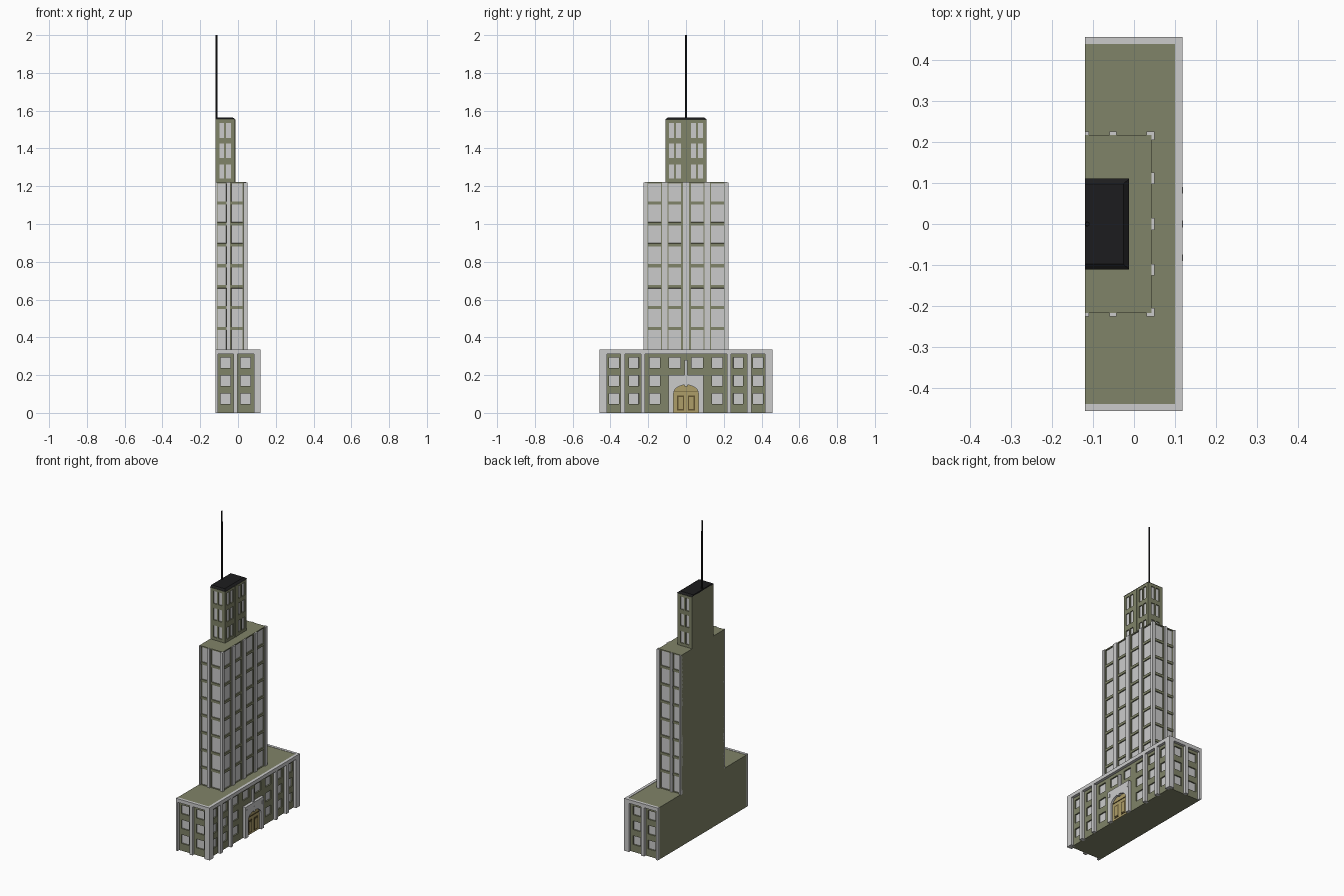
import bpy, bmesh, math
from mathutils import Vector

if "Cube" in bpy.data.objects:
    bpy.data.objects.remove(bpy.data.objects["Cube"])


def material(name, rgb):
    m = bpy.data.materials.new(name)
    m.diffuse_color = (*rgb, 1)
    m.use_nodes = True
    m.node_tree.nodes["Principled BSDF"].inputs["Base Color"].default_value = m.diffuse_color
    return m


OLIVE = material("olive stone", (0.216, 0.227, 0.138))
GREY = material("light grey", (0.60, 0.60, 0.60))
BLACK = material("black roof", (0.012, 0.012, 0.013))
GOLD = material("gold", (0.42, 0.34, 0.14))
BROWN = material("dark brown", (0.12, 0.085, 0.03))
BACK = -0.12


def finish(name, bm, *mats):
    bmesh.ops.recalc_face_normals(bm, faces=bm.faces)
    me = bpy.data.meshes.new(name)
    bm.to_mesh(me)
    bm.free()
    for m in mats:
        me.materials.append(m)
    ob = bpy.data.objects.new(name, me)
    bpy.context.collection.objects.link(ob)
    return ob


def box_bm(x, y, z):
    bm = bmesh.new()
    bmesh.ops.create_cube(bm, size=1)
    for v in bm.verts:
        v.co = [r[0] if c < 0 else r[1] for c, r in zip(v.co, (x, y, z))]
    return bm


def box(name, x, y, z, mat):
    return finish(name, box_bm(x, y, z), mat)


def both(spans):
    return spans + [(-b, -a) for a, b in spans]


def block(name, x, y, z, front, side, depth):
    """Solid block with recessed grey windows; front and side hold (a, b, z0, z1)."""
    bm = box_bm(x, y, z)
    cuts = {(1, v) for w in front for v in w[:2]} | {(0, v) for w in side for v in w[:2]}
    cuts |= {(2, v) for w in front + side for v in w[2:]}
    for axis, v in sorted(cuts):
        n = Vector((0, 0, 0))
        n[axis] = 1
        bmesh.ops.bisect_plane(bm, geom=bm.verts[:] + bm.edges[:] + bm.faces[:],
                               dist=1e-6, plane_co=n * v, plane_no=n)
    bm.normal_update()
    panes = []
    for f in bm.faces:
        c = f.calc_center_median()
        if f.normal.x > 0.9:
            u, wins = c.y, front
        elif abs(f.normal.y) > 0.9:
            u, wins = c.x, side
        else:
            continue
        if any(a < u < b and z0 < c.z < z1 for a, b, z0, z1 in wins):
            panes.append(f)
    bmesh.ops.inset_individual(bm, faces=panes, thickness=0.0004, depth=-depth)
    for f in panes:
        f.material_index = 1
    return finish(name, bm, OLIVE, GREY)


def grid(cols, rows):
    return [(*c, *r) for c in cols for r in rows]


# Wide base with three window rows
rows = [(c - 0.028, c + 0.028) for c in (0.075, 0.17, 0.265)]
front = grid(both([(0.137, 0.193), (0.25, 0.303), (0.355, 0.407)]), rows)
front += grid(both([(0.03, 0.09)]), rows[2:])
side = grid([(-0.093, -0.04), (0.013, 0.066)], rows)
block("base", (BACK, 0.10), (-0.44, 0.44), (0, 0.333), front, side, 0.008)

# Base pilasters and cornice
for i, (a, b) in enumerate(both([(0.217, 0.238), (0.322, 0.346), (0.418, 0.457)])):
    box(f"base_front_pilaster_{i}", (0.09, 0.118), (a, b), (0, 0.32), GREY)
box("base_front_cornice", (0.10, 0.118), (-0.457, 0.457), (0.312, 0.335), GREY)
for s in (-1, 1):
    ys = sorted((s * 0.438, s * 0.457))
    for i, (a, b) in enumerate([(BACK, -0.107), (-0.024, -0.002), (0.084, 0.117)]):
        box(f"base_side_pilaster_{s}_{i}", (a, b), ys, (0, 0.32), GREY)
    box(f"base_side_cornice_{s}", (BACK, 0.10), sorted((s * 0.44, s * 0.457)), (0.312, 0.335), GREY)

# Arched entrance surround
bm = bmesh.new()
pts = [(-0.065, 0), (-0.093, 0), (-0.093, 0.2), (0.093, 0.2), (0.093, 0), (0.065, 0)]
pts += [(0.065 * math.cos(t * math.pi / 12), 0.105 + 0.043 * math.sin(t * math.pi / 12)) for t in range(13)]
face = bm.faces.new([bm.verts.new((0.10, y, z)) for y, z in pts])
ext = bmesh.ops.extrude_face_region(bm, geom=[face])
bmesh.ops.translate(bm, vec=(0.0185, 0, 0), verts=[v for v in ext["geom"] if isinstance(v, bmesh.types.BMVert)])
finish("entrance_surround", bm, GREY)
box("entrance_panel", (0.099, 0.105), (-0.068, 0.068), (0, 0.15), GOLD)
box("entrance_transom", (0.10, 0.108), (-0.065, 0.065), (0.112, 0.117), BROWN)
for s in (-1, 1):
    box(f"door_frame_{s}", (0.10, 0.108), sorted((s * 0.011, s * 0.047)), (0.012, 0.092), BROWN)
    box(f"door_leaf_{s}", (0.10, 0.110), sorted((s * 0.017, s * 0.041)), (0.02, 0.083), GOLD)
    box(f"entrance_bracket_{s}", (0.11, 0.120), sorted((s * 0.074, s * 0.09)), (0.16, 0.18), GREY)
box("entrance_keystone", (0.10, 0.120), (-0.008, 0.008), (0.14, 0.175), GREY)
box("entrance_finial", (0.095, 0.112), (-0.007, 0.007), (0.2, 0.28), GREY)

# Main tower: eight tiers of tall windows, olive spandrels between
STEP = 0.111
rows = [(0.336 + i * STEP + (0.007 if i else 0), 0.334 + (i + 1) * STEP - 0.007) for i in range(8)]
front = grid(both([(0.026, 0.092), (0.132, 0.202)]), rows)
side = grid([(-0.108, -0.062), (-0.036, 0.024)], rows)
block("tower", (BACK, 0.043), (-0.218, 0.218), (0.33, 1.222), front, side, 0.006)

# Tower pilasters
for i, (a, b) in enumerate([(-0.015, 0.015)] + both([(0.098, 0.126), (0.206, 0.226)])):
    box(f"tower_front_pilaster_{i}", (0.03, 0.050), (a, b), (0.33, 1.221), GREY)
for s in (-1, 1):
    for i, (a, b) in enumerate([(BACK, -0.110), (-0.060, -0.043), (0.030, 0.0495)]):
        box(f"tower_side_pilaster_{s}_{i}", (a, b), sorted((s * 0.205, s * 0.2255)), (0.33, 1.221), GREY)

# Upper tower with paired windows
rows = [(1.24, 1.315), (1.35, 1.426), (1.455, 1.535)]
front = grid(both([(0.026, 0.053), (0.063, 0.09)]), rows)
side = grid([(-0.098, -0.074), (-0.063, -0.038)], rows)
block("upper_tower", (BACK, -0.015), (-0.109, 0.109), (1.215, 1.555), front, side, 0.006)
box("upper_tower_rib", (-0.03, -0.012), (-0.008, 0.008), (1.222, 1.55), OLIVE)

# Low hipped roof, flat at the back
bm = box_bm((BACK, -0.012), (-0.111, 0.111), (1.553, 1.563))
for v in bm.verts:
    if v.co.z > 1.56:
        v.co.y *= 0.88
        if v.co.x > -0.1:
            v.co.x -= 0.014
finish("roof", bm, BLACK)

# Spire
bm = bmesh.new()
bmesh.ops.create_cone(bm, cap_ends=True, segments=10, radius1=0.006, radius2=0.005, depth=0.442)
bmesh.ops.translate(bm, vec=(-0.114, 0, 1.779), verts=bm.verts)
finish("spire", bm, BLACK)
